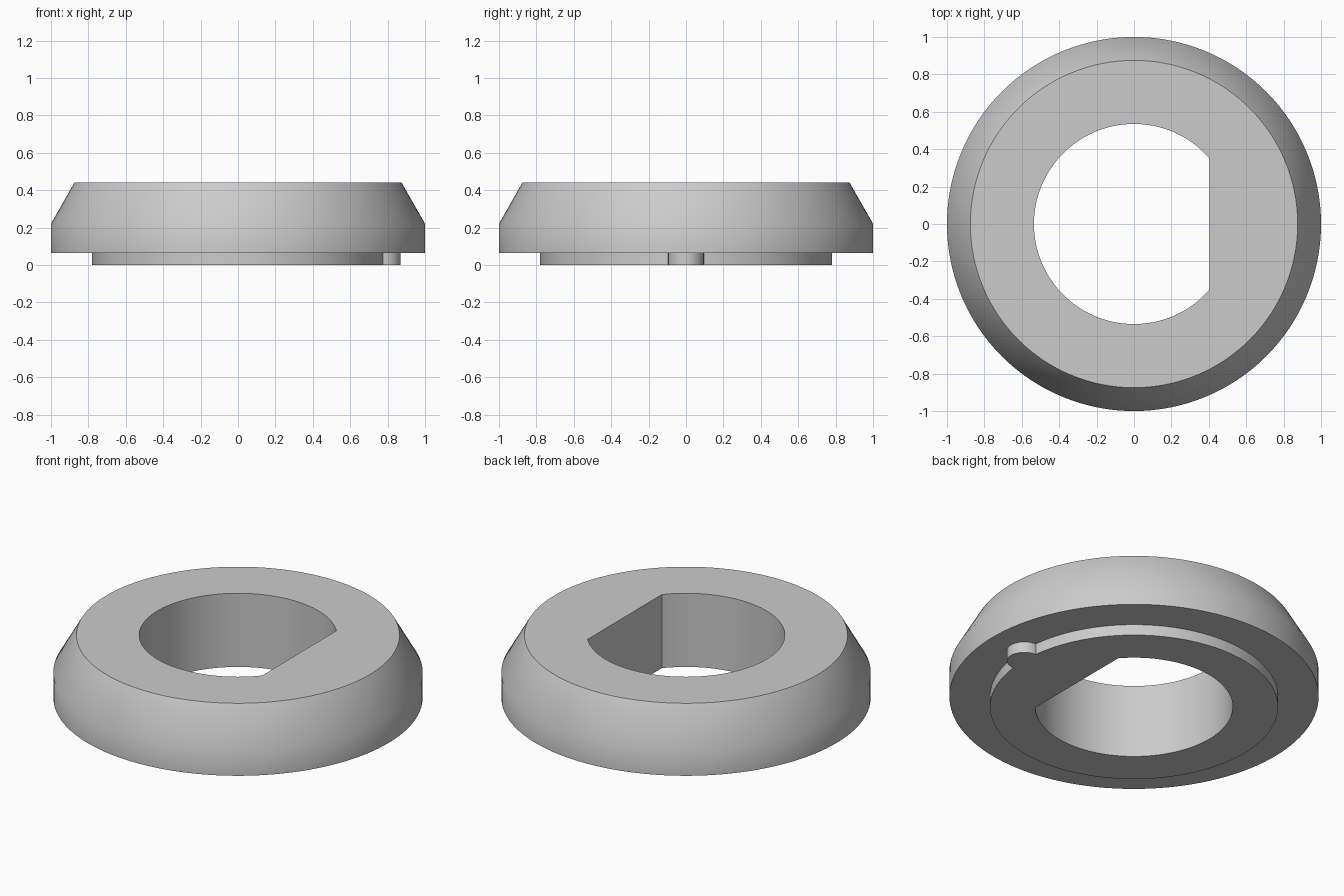
import bpy, bmesh, math

default = bpy.data.objects.get("Cube")
if default:
    bpy.data.objects.remove(default, do_unlink=True)

SEGMENTS = 128
HOLE_R, FLAT_X = 0.535, 0.405
BOSS_R, PIN_R, PIN_X = 0.78, 0.095, 0.775

grey = bpy.data.materials.new("plain grey")
grey.use_nodes = True
grey.diffuse_color = (0.6, 0.6, 0.6, 1)
grey.node_tree.nodes["Principled BSDF"].inputs["Base Color"].default_value = grey.diffuse_color


def make_object(name, bm):
    bmesh.ops.recalc_face_normals(bm, faces=bm.faces)
    mesh = bpy.data.meshes.new(name)
    bm.to_mesh(mesh)
    bm.free()
    mesh.materials.append(grey)
    obj = bpy.data.objects.new(name, mesh)
    bpy.context.collection.objects.link(obj)
    return obj


def lathe(name, profile):
    """Closed solid of revolution, capped at both ends of the profile."""
    bm = bmesh.new()
    angles = [2 * math.pi * i / SEGMENTS for i in range(SEGMENTS)]
    rings = [[bm.verts.new((r * math.cos(a), r * math.sin(a), z)) for a in angles]
             for r, z in profile]
    for low, high in zip(rings, rings[1:]):
        for i in range(SEGMENTS):
            j = (i + 1) % SEGMENTS
            bm.faces.new((low[i], low[j], high[j], high[i]))
    bm.faces.new(rings[0])
    bm.faces.new(rings[-1])
    return make_object(name, bm)


def prism(name, outline, z0, z1):
    """Outline in x and y, extruded upwards."""
    bm = bmesh.new()
    base = bm.faces.new([bm.verts.new((x, y, z0)) for x, y in outline])
    top = bmesh.ops.extrude_face_region(bm, geom=[base])["geom"]
    bmesh.ops.translate(bm, vec=(0, 0, z1 - z0),
                        verts=[v for v in top if isinstance(v, bmesh.types.BMVert)])
    return make_object(name, bm)


def arc(radius, start, end, steps, cx=0):
    return [(cx + radius * math.cos(start + (end - start) * i / steps),
             radius * math.sin(start + (end - start) * i / steps)) for i in range(steps + 1)]


# Collar: stepped boss below, straight band, tapered shoulder
collar = lathe("collar_ring", [(BOSS_R, 0), (BOSS_R, 0.065), (1, 0.065),
                               (1, 0.22), (0.875, 0.44)])

# Round locating key on the rim of the boss
key = prism("locating_key", arc(PIN_R, 0, 2 * math.pi, 40, PIN_X)[:-1], 0, 0.12)

# D-shaped bore with its flat on the left
corner = math.acos(FLAT_X / HOLE_R)
bore = prism("bore_cutter", arc(HOLE_R, corner, 2 * math.pi - corner, 96), -0.2, 0.7)

bpy.ops.object.select_all(action='DESELECT')
bpy.context.view_layer.objects.active = collar
collar.select_set(True)
for tool, operation in ((key, 'UNION'), (bore, 'DIFFERENCE')):
    mod = collar.modifiers.new(tool.name, 'BOOLEAN')
    mod.object = tool
    mod.operation = operation
    mod.solver = 'EXACT'
    bpy.ops.object.modifier_apply(modifier=mod.name)
    bpy.data.objects.remove(tool, do_unlink=True)

bpy.ops.object.shade_smooth_by_angle(angle=math.radians(35))
